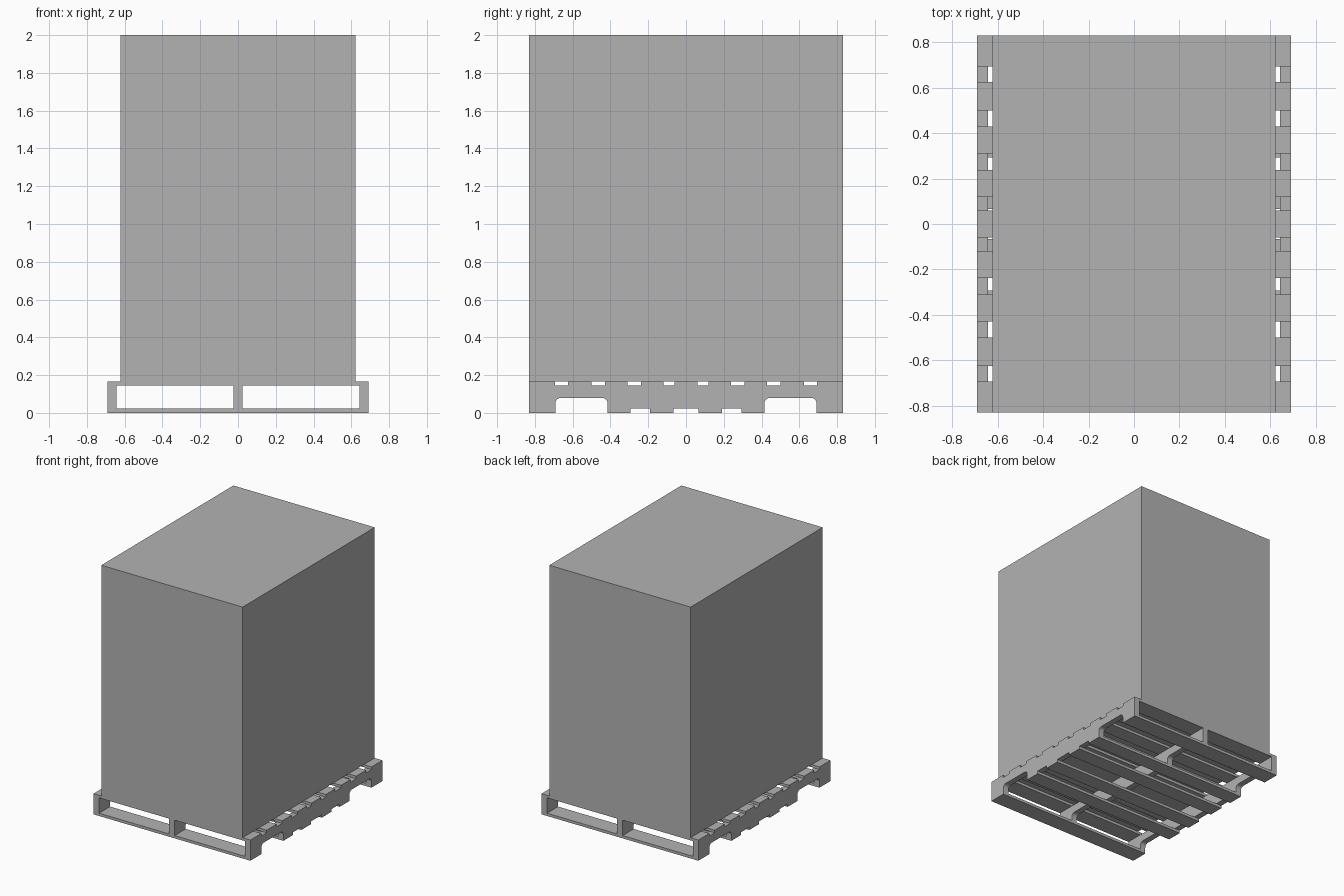
import bpy, bmesh
from math import sin, cos, radians

cube = bpy.data.objects.get("Cube")
if cube:
    bpy.data.objects.remove(cube, do_unlink=True)

# Single flat colour
grey = bpy.data.materials.new("plain_grey")
grey.use_nodes = True
colour = (0.45, 0.45, 0.45, 1)
grey.diffuse_color = colour
grey.node_tree.nodes["Principled BSDF"].inputs["Base Color"].default_value = colour

HALF_X, HALF_Y = 0.69, 0.83      # pallet half sizes
LOW, HIGH, DECK = 0.022, 0.144, 0.165  # stringer bottom, stringer top, deck top


def add_object(name, bm):
    bmesh.ops.recalc_face_normals(bm, faces=bm.faces)
    mesh = bpy.data.meshes.new(name)
    bm.to_mesh(mesh)
    bm.free()
    mesh.materials.append(grey)
    obj = bpy.data.objects.new(name, mesh)
    bpy.context.collection.objects.link(obj)
    return obj


def box(name, x, y, z):
    """Box from (min, max) ranges."""
    bm = bmesh.new()
    bmesh.ops.create_cube(bm, size=1)
    for v in bm.verts:
        v.co = [r[0] if c < 0 else r[1] for c, r in zip(v.co, (x, y, z))]
    return add_object(name, bm)


def stringer(name, x0, x1):
    """Lengthwise beam with two rounded fork notches, extruded across x."""
    near, far, top, radius = 0.415, 0.692, 0.08, 0.03
    arc = [radians(a) for a in range(0, 91, 15)]
    # Notch outline on the +y half, from the inner edge outwards
    notch = [(near, LOW)]
    notch += [(near + radius - radius * cos(a), top - radius + radius * sin(a)) for a in arc]
    notch += [(far - radius + radius * sin(a), top - radius + radius * cos(a)) for a in arc]
    notch += [(far, LOW)]
    half = notch + [(HALF_Y, LOW), (HALF_Y, HIGH)]
    outline = half + [(-y, z) for y, z in reversed(half)]
    bm = bmesh.new()
    face = bm.faces.new([bm.verts.new((x0, y, z)) for y, z in outline])
    result = bmesh.ops.extrude_face_region(bm, geom=[face])
    moved = [g for g in result["geom"] if isinstance(g, bmesh.types.BMVert)]
    bmesh.ops.translate(bm, verts=moved, vec=(x1 - x0, 0, 0))
    return add_object(name, bm)


# Load standing on the pallet
box("load_box", (-0.622, 0.622), (-HALF_Y, HALF_Y), (DECK, 2))

# Stringers
stringer("left_stringer", 0.642, HALF_X)
stringer("middle_stringer", -0.024, 0.024)
stringer("right_stringer", -HALF_X, -0.642)

# Boards: centre board, then mirrored pairs
width = (-HALF_X, HALF_X)
top_pairs = [(0.118, 0.237), (0.31, 0.43), (0.5, 0.625), (0.693, HALF_Y)]
bottom_pairs = [(0.067, 0.19), (0.293, 0.415), (0.692, HALF_Y)]
box("top_board_centre", width, (-0.06, 0.06), (HIGH, DECK))
for label, pairs, heights in (("top_board", top_pairs, (HIGH, DECK)),
                              ("bottom_board", bottom_pairs, (0, LOW))):
    for i, (a, b) in enumerate(pairs, 1):
        box(f"{label}_back_{i}", width, (a, b), heights)
        box(f"{label}_front_{i}", width, (-b, -a), heights)
